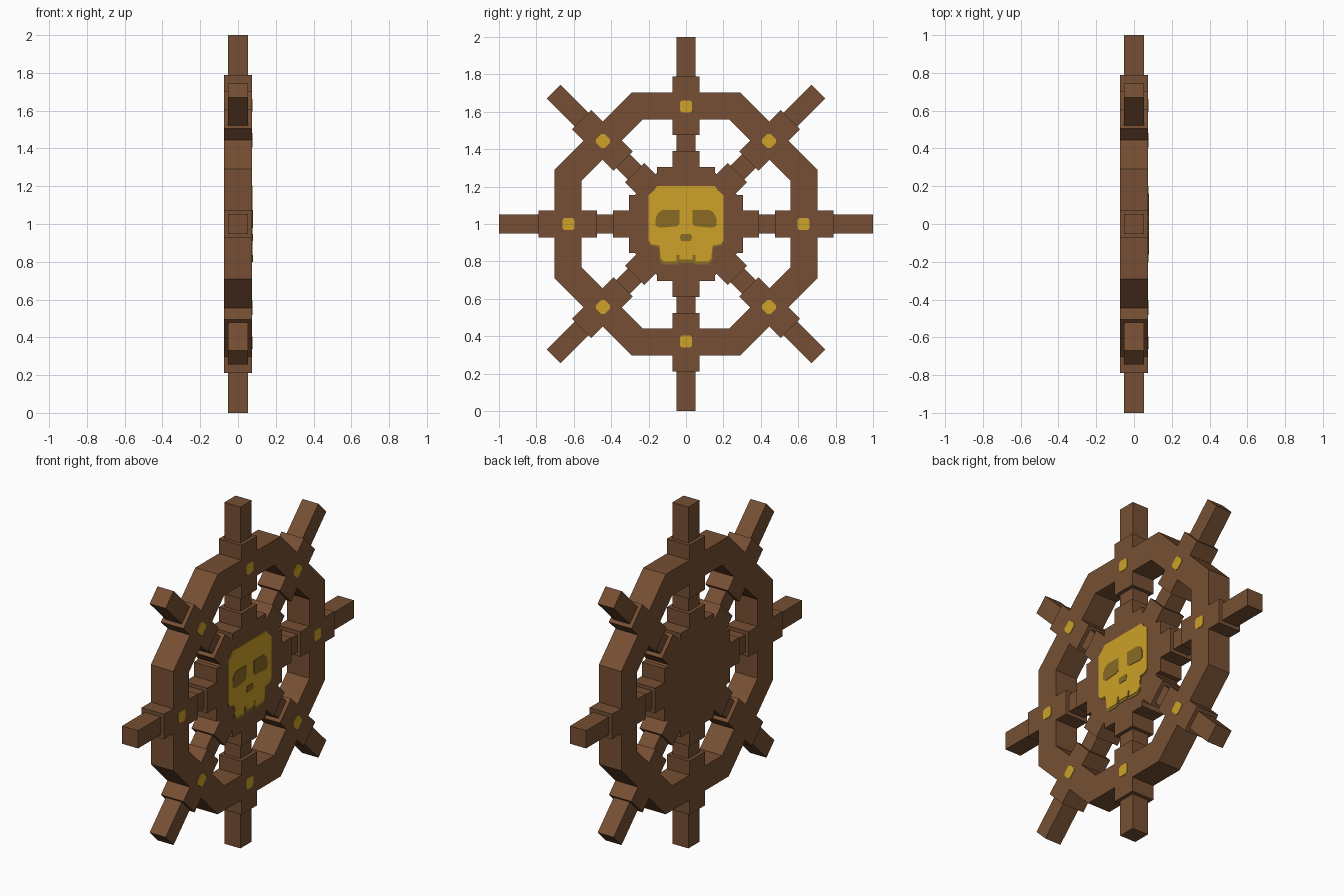
import bpy, bmesh, math
from mathutils import Matrix, Vector

if "Cube" in bpy.data.objects:
    bpy.data.objects.remove(bpy.data.objects["Cube"])

CZ = 1.0          # wheel centre height
T = 0.073         # half thickness of rim, hub and clamps


def material(name, rgb):
    m = bpy.data.materials.new(name)
    m.diffuse_color = (*rgb, 1)
    m.use_nodes = True
    m.node_tree.nodes["Principled BSDF"].inputs["Base Color"].default_value = m.diffuse_color
    return m


WOOD = material("brown_wood", (0.180, 0.078, 0.033))
GOLD = material("gold", (0.61, 0.36, 0.021))
SHADE = material("dark_gold", (0.25, 0.148, 0.018))


def finish(name, bm, mat):
    bmesh.ops.recalc_face_normals(bm, faces=bm.faces)
    me = bpy.data.meshes.new(name)
    bm.to_mesh(me)
    bm.free()
    me.materials.append(mat)
    ob = bpy.data.objects.new(name, me)
    bpy.context.collection.objects.link(ob)
    return ob


def prism(name, pts, x0, x1, mat, angle=0.0):
    """Extrude a (y, z) outline, relative to the wheel centre, along x."""
    bm = bmesh.new()
    rot = Matrix.Rotation(angle, 3, 'X')
    vs = [bm.verts.new(rot @ Vector((x0, y, z)) + Vector((0, 0, CZ))) for y, z in pts]
    face = bm.faces.new(vs)
    ext = bmesh.ops.extrude_face_region(bm, geom=[face])["geom"]
    bmesh.ops.translate(bm, vec=(x1 - x0, 0, 0),
                        verts=[g for g in ext if isinstance(g, bmesh.types.BMVert)])
    return finish(name, bm, mat)


def rect(y0, y1, z0, z1):
    return [(y0, z0), (y1, z0), (y1, z1), (y0, z1)]


def mirrored(half):
    """Close a right-hand half outline across y = 0."""
    return half + [(-y, z) for y, z in reversed(half) if y > 0]


def octagon(apothem):
    r = apothem / math.cos(math.pi / 8)
    return [(r * math.cos((i + .5) * math.pi / 4), r * math.sin((i + .5) * math.pi / 4))
            for i in range(8)]


# Octagonal rim ring
bm = bmesh.new()
rings = [[bm.verts.new((x, y, z + CZ)) for y, z in octagon(a)]
         for x, a in ((-T, 0.703), (T, 0.703), (T, 0.558), (-T, 0.558))]
for k in range(4):
    a, b = rings[k], rings[(k + 1) % 4]
    for i in range(8):
        j = (i + 1) % 8
        bm.faces.new((a[i], a[j], b[j], b[i]))
finish("rim", bm, WOOD)

# Hub: octagon with a square-cornered cross over it
prism("hub", octagon(0.304), -T, T, WOOD)
prism("hub_cross_wide", rect(-0.304, 0.304, -0.155, 0.155), -T, T, WOOD)
prism("hub_cross_tall", rect(-0.155, 0.155, -0.304, 0.304), -T, T, WOOD)

# Eight spokes with handle, hub collar, rim clamp and gold stud
s, c = 0.033, 0.021
stud = [(s, -c), (s, c), (c, s), (-c, s), (-s, c), (-s, -c), (-c, -s), (c, -s)]
for i in range(8):
    a = i * math.pi / 4
    prism(f"spoke_{i}", rect(0.25, 1.0, -0.052, 0.052), -0.052, 0.052, WOOD, a)
    prism(f"hub_collar_{i}", rect(0.25, 0.389, -T, T), -T, T, WOOD, a)
    prism(f"rim_clamp_{i}", rect(0.475, 0.789, -T, T), -T, T, WOOD, a)
    prism(f"stud_{i}", [(y + 0.628, z) for y, z in stud], T - 0.005, T + 0.003, GOLD, a)

# Skull emblem on the +x side: shaded lower edge, then the gold face
skull = [(0, 0.203), (0.155, 0.203), (0.17, 0.18), (0.2, 0.155), (0.2, -0.09),
         (0.185, -0.108), (0.142, -0.115), (0.135, -0.185), (0.12, -0.2),
         (0.045, -0.2), (0.04, -0.19), (0, -0.19)]
shade = [(0, 0.1), (0.19, 0.1), (0.2, -0.09), (0.19, -0.115), (0.145, -0.125),
         (0.14, -0.2), (0.12, -0.217), (0.05, -0.217), (0.04, -0.208), (0, -0.208)]
prism("skull_shade", mirrored(shade), T - 0.005, T + 0.002, SHADE)
prism("skull_face", mirrored(skull), T - 0.005, T + 0.004, GOLD)

# Eyes, nose and tooth gaps
F0, F1 = T, T + 0.006
eye = [(0.035, 0.075), (0.125, 0.075), (0.148, 0.06), (0.162, 0.03), (0.162, -0.01),
       (0.14, -0.02), (0.05, -0.012), (0.035, 0.0)]
for side, k in (("right", 1), ("left", -1)):
    prism(f"eye_{side}", [(k * y, z) for y, z in eye], F0, F1, SHADE)
    prism(f"tooth_gap_{side}", rect(k * 0.036, k * 0.05, -0.2, -0.165), F0, F1, SHADE)
prism("nose", mirrored([(0, -0.053), (0.026, -0.053), (0.033, -0.07),
                        (0.026, -0.09), (0, -0.09)]), F0, F1, SHADE)
